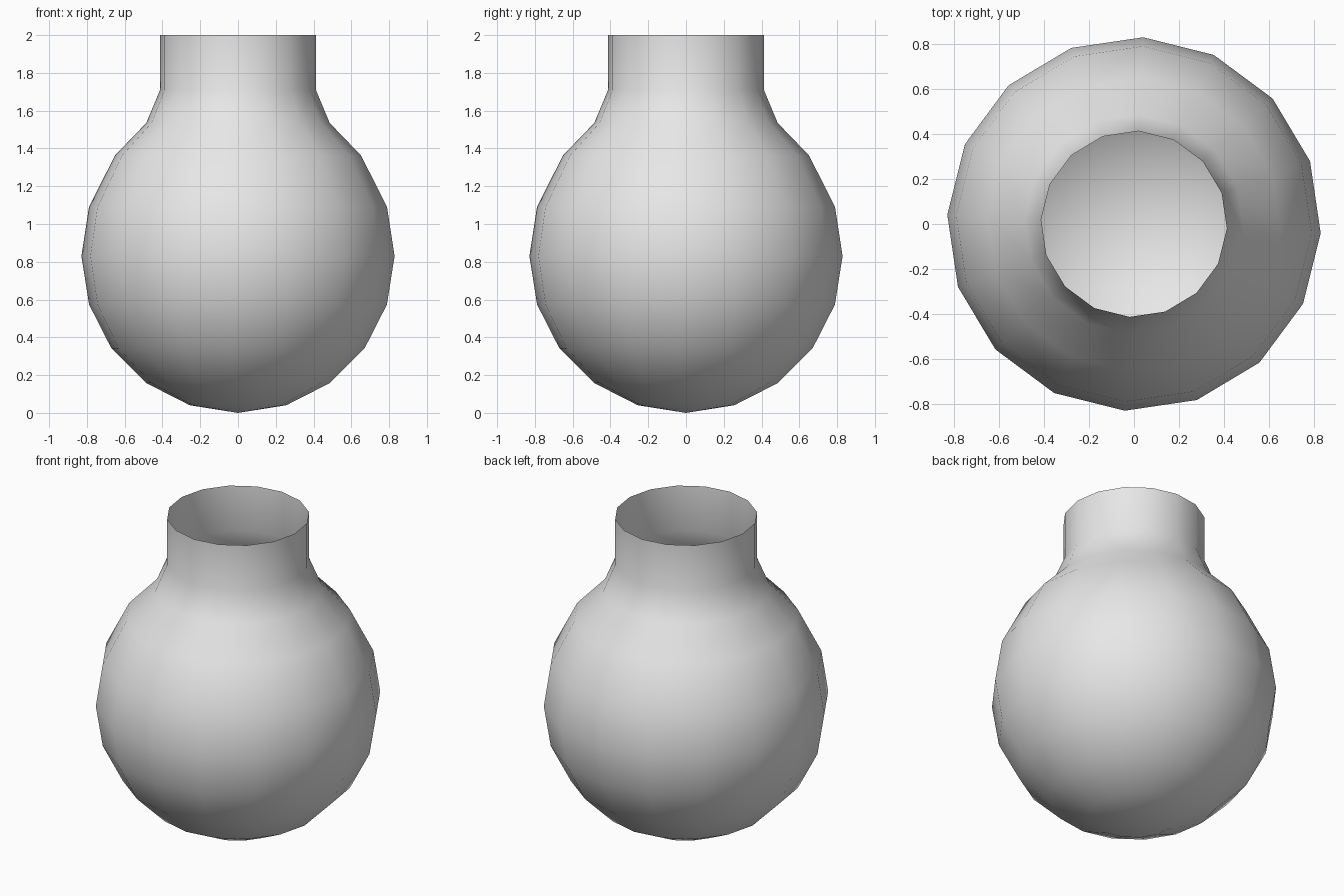
import bpy, bmesh, math

if "Cube" in bpy.data.objects:
    bpy.data.objects.remove(bpy.data.objects["Cube"])

SIDES = 16
TWIST = math.radians(-2.81)   # the facets are turned slightly off the axes
R = 0.83

# Vase profile (radius, z): 18-degree steps on the round belly, then shoulder and neck
profile = [(R * math.sin(math.radians(a)), R - R * math.cos(math.radians(a)))
           for a in range(18, 109, 18)]
profile += [(0.79, 1.09), (0.652, 1.363), (0.486, 1.535), (0.413, 1.71), (0.413, 2.0)]
profile = [p for i, p in enumerate(profile) if i != 5]  # drop the duplicate belly ring

# Single-walled round flask, open at the top
bm = bmesh.new()
rings = [[bm.verts.new((r * math.cos(TWIST + i * math.tau / SIDES),
                        r * math.sin(TWIST + i * math.tau / SIDES), z))
          for i in range(SIDES)] for r, z in profile]
pole = bm.verts.new((0, 0, 0))
for i in range(SIDES):
    j = (i + 1) % SIDES
    bm.faces.new((pole, rings[0][j], rings[0][i]))
    for low, high in zip(rings, rings[1:]):
        bm.faces.new((low[i], low[j], high[j], high[i]))
for f in bm.faces:
    f.smooth = True

mesh = bpy.data.meshes.new("round_flask")
bm.to_mesh(mesh)
bm.free()
flask = bpy.data.objects.new("round_flask", mesh)
bpy.context.collection.objects.link(flask)

# Plain light grey surface
grey = bpy.data.materials.new("light grey")
grey.diffuse_color = (0.8, 0.8, 0.8, 1)
grey.use_nodes = True
grey.node_tree.nodes["Principled BSDF"].inputs["Base Color"].default_value = grey.diffuse_color
mesh.materials.append(grey)
